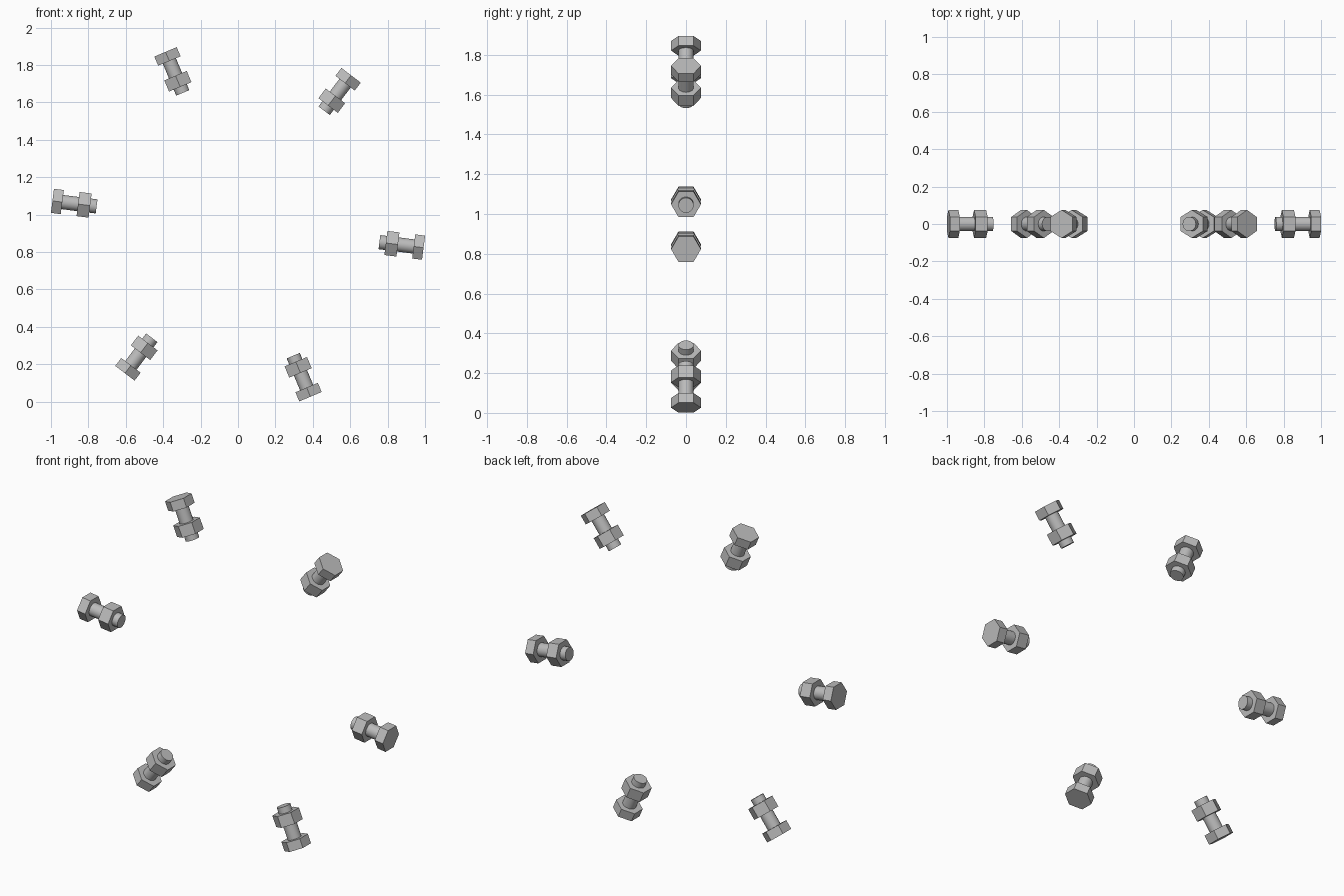
import bpy, math
from mathutils import Matrix

if "Cube" in bpy.data.objects:
    bpy.data.objects.remove(bpy.data.objects["Cube"])

CENTRE_Z = 0.948
COUNT = 6
START = math.radians(-7.2)

steel = bpy.data.materials.new("steel_grey")
steel.diffuse_color = (0.5, 0.5, 0.5, 1)
steel.use_nodes = True
steel.node_tree.nodes["Principled BSDF"].inputs["Base Color"].default_value = steel.diffuse_color


def prism(name, sides, radius, inner, outer, angle):
    """Prism lying along a spoke of the ring, between two distances from the centre."""
    bpy.ops.mesh.primitive_cylinder_add(vertices=sides, radius=radius, depth=outer - inner)
    ob = bpy.context.object
    ob.name = name
    # a corner points along y, and the axis is turned from z to the spoke direction
    ob.data.transform(Matrix.Translation((0, 0, (inner + outer) / 2)))
    ob.data.transform(Matrix.Rotation(math.pi / 2 - angle, 4, 'Y'))
    ob.data.transform(Matrix.Translation((0, 0, CENTRE_Z)))
    ob.data.materials.append(steel)
    return ob


for i in range(COUNT):
    a = START + i * math.tau / COUNT
    # hexagonal head on the outside of the ring
    prism(f"bolt_head_{i + 1}", 6, 0.075, 0.947, 1.0, a)
    # hexagonal nut near the inner end
    prism(f"nut_{i + 1}", 6, 0.075, 0.797, 0.862, a)
    # round shank through the nut
    prism(f"bolt_shank_{i + 1}", 32, 0.038, 0.762, 0.95, a)
    bpy.ops.object.shade_smooth_by_angle(angle=math.radians(30))
